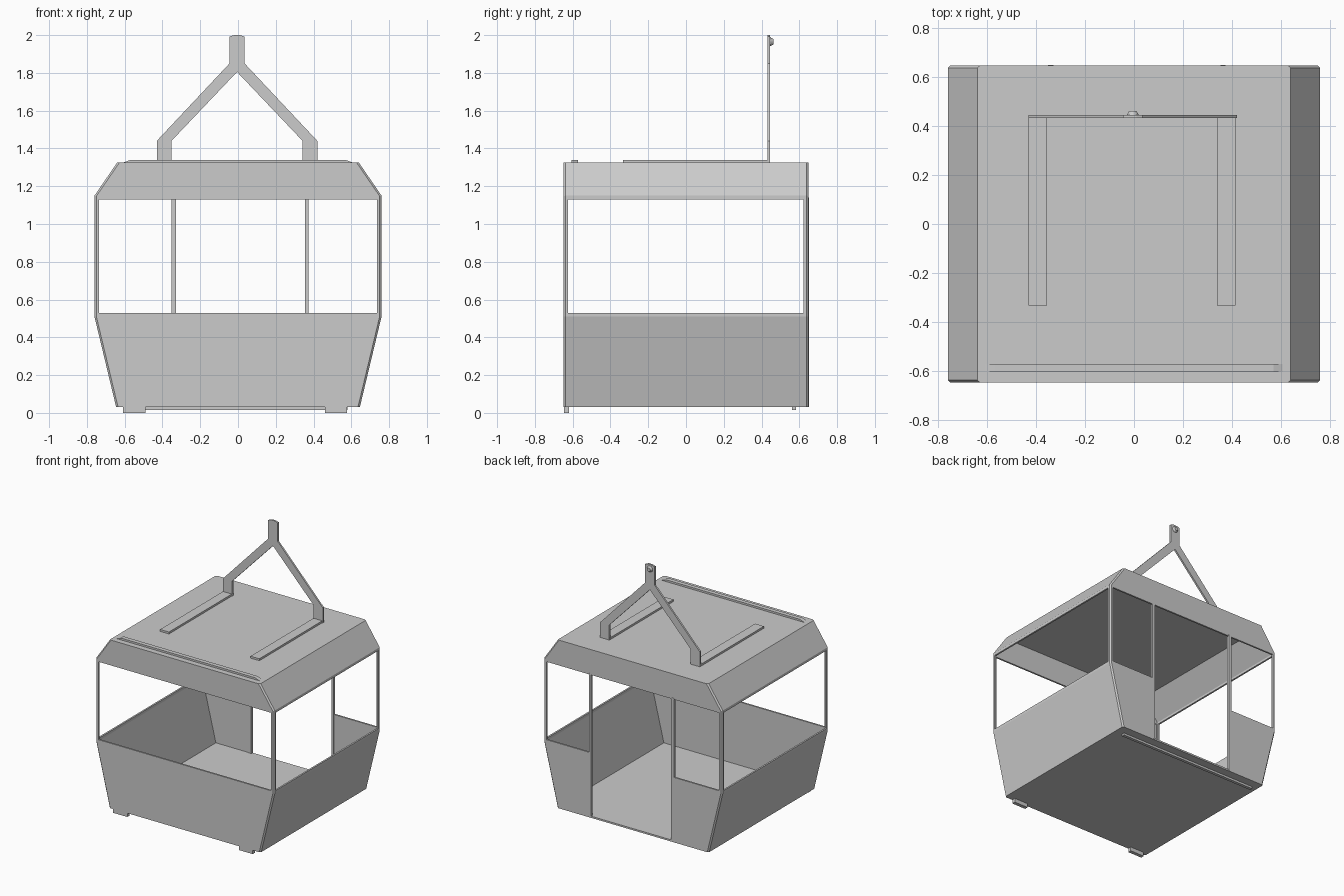
import bpy, bmesh
from mathutils import Matrix

if "Cube" in bpy.data.objects:
    bpy.data.objects.remove(bpy.data.objects["Cube"])


def make(name, bm):
    bmesh.ops.recalc_face_normals(bm, faces=bm.faces)
    me = bpy.data.meshes.new(name)
    bm.to_mesh(me)
    bm.free()
    ob = bpy.data.objects.new(name, me)
    bpy.context.collection.objects.link(ob)
    return ob


def prism(name, pts, y0, y1, bevel=0.0):
    """Extrude an x/z outline along y; optionally chamfer the end side edges."""
    bm = bmesh.new()
    face = bm.faces.new([bm.verts.new((x, y0, z)) for x, z in pts])
    new = bmesh.ops.extrude_face_region(bm, geom=[face])["geom"]
    bmesh.ops.translate(bm, vec=(0, y1 - y0, 0),
                        verts=[v for v in new if isinstance(v, bmesh.types.BMVert)])
    if bevel:
        edges = [e for e in bm.edges
                 if abs(e.verts[0].co.y - e.verts[1].co.y) < 1e-5
                 and abs(e.verts[0].co.z - e.verts[1].co.z) > 0.01]
        bmesh.ops.bevel(bm, geom=edges, offset=bevel, segments=1, affect='EDGES')
    return make(name, bm)


def box(name, x0, x1, y0, y1, z0, z1):
    return prism(name, [(x0, z0), (x1, z0), (x1, z1), (x0, z1)], y0, y1)


def mirrored(half):
    return half + [(-x, z) for x, z in reversed(half)]


def cut(ob, cutter):
    mod = ob.modifiers.new("cut", 'BOOLEAN')
    mod.operation = 'DIFFERENCE'
    mod.solver = 'EXACT'
    mod.object = cutter
    bpy.context.view_layer.objects.active = ob
    bpy.ops.object.modifier_apply(modifier=mod.name)
    bpy.data.objects.remove(cutter, do_unlink=True)


# Hollow cabin shell
outer = mirrored([(0.645, 0.03), (0.76, 0.51), (0.76, 1.15), (0.64, 1.325)])
inner = mirrored([(0.633, 0.043), (0.747, 0.51), (0.747, 1.146), (0.633, 1.312)])
cabin = prism("cabin_shell", outer, -0.648, 0.648, 0.01)
cut(cabin, prism("hollow", inner, -0.635, 0.635))

# Window and door openings
Z0, Z1 = 0.53, 1.13
cut(cabin, box("side_windows", -0.9, 0.9, -0.625, 0.622, Z0, Z1))
cut(cabin, box("front_window", -0.735, 0.735, -0.7, -0.6, Z0, Z1))
cut(cabin, box("back_window_left", -0.735, -0.35, 0.6, 0.7, Z0, Z1))
cut(cabin, box("back_window_right", 0.372, 0.735, 0.6, 0.7, Z0, Z1))
cut(cabin, box("doorway", -0.33, 0.355, 0.6, 0.7, 0.043, Z1))

# Door jambs
box("door_jamb_left", -0.351, -0.329, 0.63, 0.65, 0.032, 1.14)
box("door_jamb_right", 0.354, 0.373, 0.63, 0.65, 0.032, 1.14)

# Feet and rear bottom strip
box("front_foot_left", -0.61, -0.49, -0.647, -0.62, 0, 0.032)
box("front_foot_right", 0.46, 0.578, -0.647, -0.62, 0, 0.032)
box("rear_bottom_strip", -0.6, 0.58, 0.56, 0.583, 0.014, 0.032)

# Roof strip and mounting rails
prism("roof_strip", [(-0.61, 1.324), (0.61, 1.324), (0.57, 1.339), (-0.57, 1.339)],
      -0.605, -0.572)
box("roof_rail_left", -0.43, -0.355, -0.333, 0.44, 1.32, 1.34)
box("roof_rail_right", 0.34, 0.415, -0.333, 0.44, 1.32, 1.34)

# Y-shaped hanger arm
C = -0.005
right = [(0, 1.805), (0.347, 1.44), (0.347, 1.325), (0.425, 1.325), (0.425, 1.44),
         (0.04, 1.85), (0.04, 1.992), (0.015, 2.0)]
left = [(-x, z) for x, z in reversed(right[1:])]
prism("hanger_arm", [(x + C, z) for x, z in right + left], 0.432, 0.446)

# Hanger bolt
bm = bmesh.new()
bmesh.ops.create_cone(bm, cap_ends=True, segments=12, radius1=0.025, radius2=0.015,
                      depth=0.018,
                      matrix=Matrix.Translation((C, 0.453, 1.965)) @ Matrix.Rotation(-1.5708, 4, 'X'))
make("hanger_bolt", bm)
